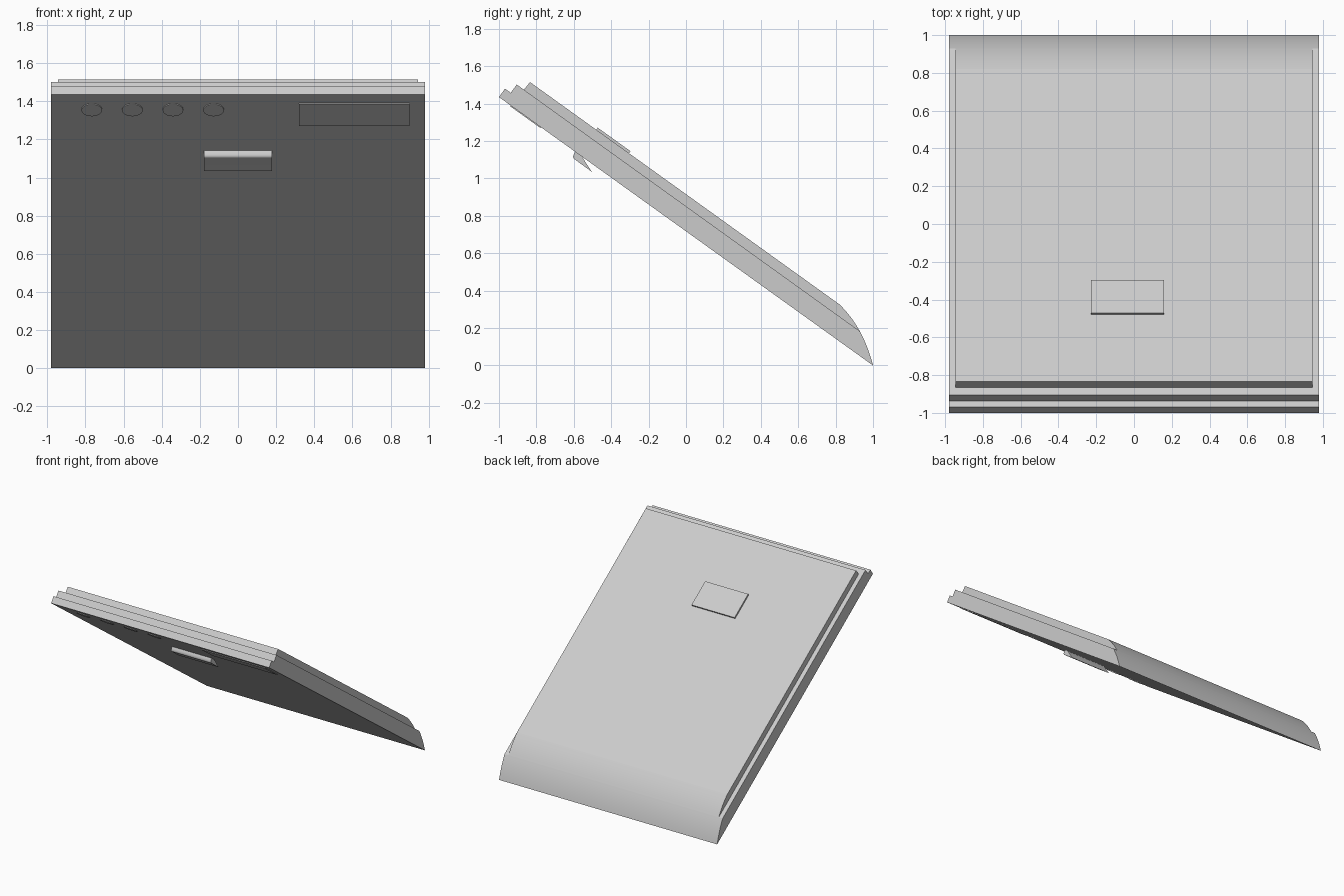
import bpy, bmesh, math
from mathutils import Vector, Matrix

default = bpy.data.objects.get("Cube")
if default:
    bpy.data.objects.remove(default, do_unlink=True)

# One flat colour
GREY = (0.6, 0.6, 0.6, 1.0)
grey = bpy.data.materials.new("light grey")
grey.use_nodes = True
grey.diffuse_color = GREY
grey.node_tree.nodes["Principled BSDF"].inputs["Base Color"].default_value = GREY

# The slab leans from its high front edge down to the ground at the back
TOP = Vector((0, -1, 1.435))
BOTTOM = Vector((0, 1, 0))
SLOPE = (BOTTOM - TOP).normalized()
TILT = math.atan2(SLOPE.z, SLOPE.y)


def finish(name, bm, angle):
    bmesh.ops.recalc_face_normals(bm, faces=bm.faces)
    mesh = bpy.data.meshes.new(name)
    bm.to_mesh(mesh)
    bm.free()
    mesh.materials.append(grey)
    obj = bpy.data.objects.new(name, mesh)
    bpy.context.collection.objects.link(obj)
    bpy.ops.object.select_all(action='DESELECT')
    obj.select_set(True)
    bpy.context.view_layer.objects.active = obj
    bpy.ops.object.shade_smooth_by_angle(angle=math.radians(angle))
    return obj


def extrude_profile(name, points, half_width, angle=8):
    """Extrude a (y, z) outline across x, centred."""
    bm = bmesh.new()
    face = bm.faces.new([bm.verts.new((-half_width, y, z)) for y, z in points])
    made = bmesh.ops.extrude_face_region(bm, geom=[face])
    verts = [v for v in made["geom"] if isinstance(v, bmesh.types.BMVert)]
    bmesh.ops.translate(bm, verts=verts, vec=(2 * half_width, 0, 0))
    return finish(name, bm, angle)


def on_slope(x, along, height):
    """Placement from distance along the underside and height above it."""
    turn = Matrix.Rotation(TILT, 4, 'X')
    return Matrix.Translation(TOP) @ turn @ Matrix.Translation((x, along, height))


def plate(name, x, along, height, size):
    bm = bmesh.new()
    bmesh.ops.create_cube(bm, size=1, matrix=on_slope(x, along, height) @ Matrix.Diagonal((*size, 1)))
    return finish(name, bm, 30)


def bezier(a, b, c, start, end, steps):
    a, b, c = Vector(a), Vector(b), Vector(c)
    ts = [start + (end - start) * i / steps for i in range(steps + 1)]
    return [tuple(a * (1 - t) ** 2 + b * 2 * t * (1 - t) + c * t * t) for t in ts]


# Rounded back end, shared by both layers
ROUND = ((0.82, 0.327), (0.948, 0.204), (1, 0))

# Lower body with a notch along its front edge
extrude_profile("lower_body",
                [(-1, 1.435), (-0.968, 1.48), (-0.937, 1.458), (-0.905, 1.502)]
                + bezier(*ROUND, 0.5, 1, 8), 0.98)

# Narrower upper layer
extrude_profile("upper_layer",
                [(-0.867, 1.474), (-0.834, 1.515)] + bezier(*ROUND, 0, 0.5, 8), 0.945)

# Raised plate on the upper face
plate("top_plate", -0.035, 0.632, 0.162, (0.387, 0.215, 0.026))

# Wedge-shaped pull under the slab with a rounded nose
nose = bezier((-0.587, 1.15), (-0.617, 1.11), (-0.592, 1.1), 0, 1, 8)
extrude_profile("finger_pull", nose + [(-0.503, 1.035), (-0.572, 1.14)], 0.178, 30)

# Underside: row of round pads and a thin label plate
for i in range(4):
    bm = bmesh.new()
    bmesh.ops.create_cone(bm, cap_ends=True, segments=32, radius1=0.054, radius2=0.054,
                          depth=0.01, matrix=on_slope(-0.767 + 0.213 * i, 0.134, 0))
    finish(f"round_pad_{i + 1}", bm, 30)
plate("under_plate", 0.61, 0.177, 0, (0.58, 0.2, 0.01))
